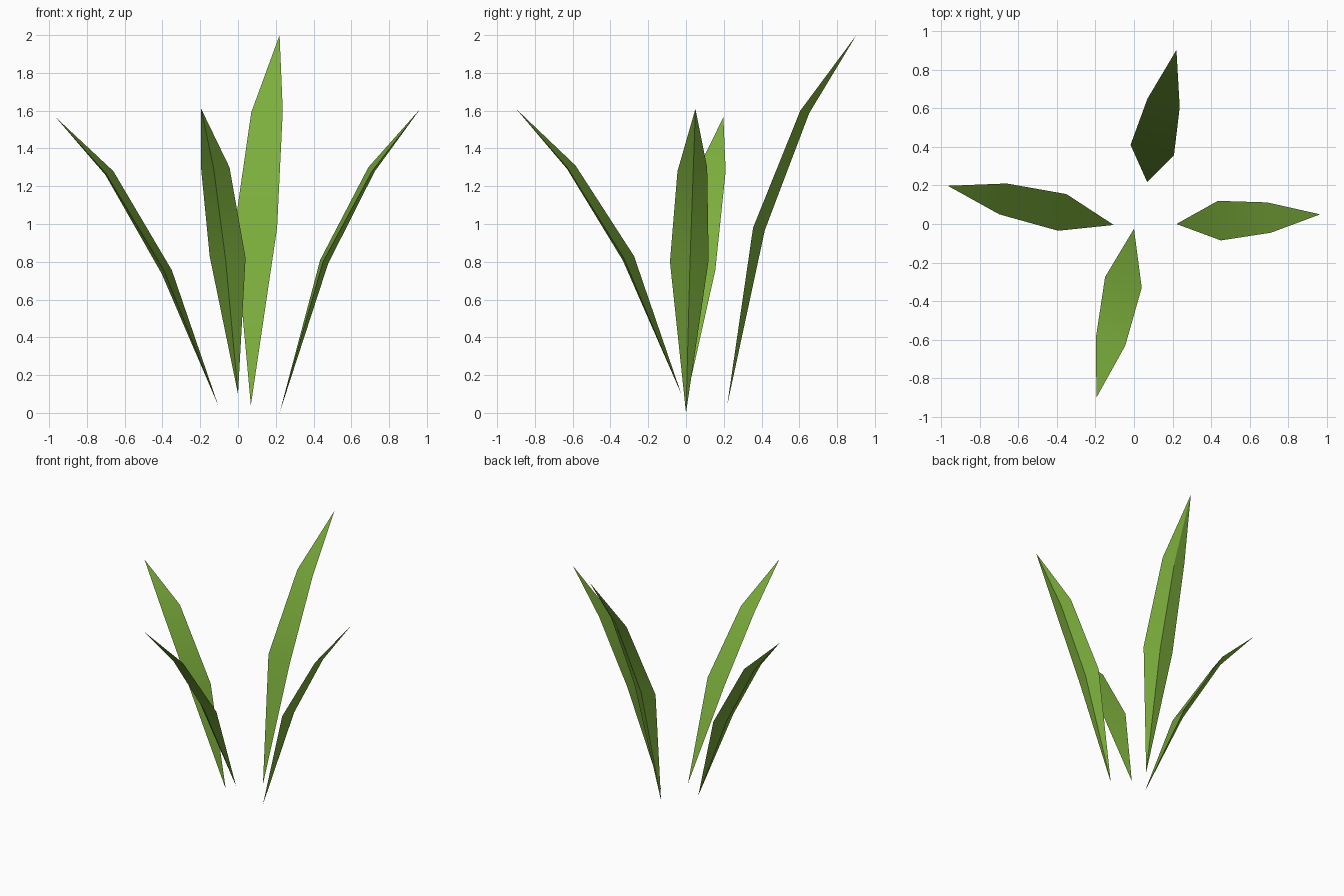
import bpy, bmesh
from mathutils import Vector

if "Cube" in bpy.data.objects:
    bpy.data.objects.remove(bpy.data.objects["Cube"])

green = bpy.data.materials.new("leaf green")
green.diffuse_color = (0.2, 0.42, 0.045, 1)
green.use_nodes = True
green.node_tree.nodes["Principled BSDF"].inputs["Base Color"].default_value = green.diffuse_color


def blade(name, base, low, high, tip):
    """Leaf with a flat inner side and a keel on the outer side.
    low / high: the two edge points at each level (left, right seen from inside)."""
    bm = bmesh.new()
    base, tip = Vector(base), Vector(tip)
    rings = []
    for (a, b), depth in ((low, 0.038), (high, 0.027)):
        a, b = Vector(a), Vector(b)
        out = (tip - base).cross(b - a).normalized()
        if out.z > 0:                      # the keel hangs below the leaf
            out = -out
        keel = (a + b) / 2 + out * depth
        rings.append([bm.verts.new(p) for p in (a, b, keel)])
    v0, v1 = bm.verts.new(base), bm.verts.new(tip)
    for i in range(3):
        j = (i + 1) % 3
        bm.faces.new((v0, rings[0][i], rings[0][j]))
        bm.faces.new((rings[0][i], rings[1][i], rings[1][j], rings[0][j]))
        bm.faces.new((rings[1][i], v1, rings[1][j]))
    bmesh.ops.recalc_face_normals(bm, faces=bm.faces)
    me = bpy.data.meshes.new(name)
    bm.to_mesh(me)
    bm.free()
    me.materials.append(green)
    ob = bpy.data.objects.new(name, me)
    bpy.context.collection.objects.link(ob)
    bpy.ops.object.select_all(action='DESELECT')
    ob.select_set(True)
    bpy.context.view_layer.objects.active = ob
    bpy.ops.object.shade_smooth_by_angle(angle=0.52)


# four leaves fanning outwards
blade("right_leaf", (0.22, 0, 0),
      ((0.435, 0.12, 0.81), (0.45, -0.085, 0.80)),
      ((0.69, 0.112, 1.30), (0.71, -0.045, 1.28)), (0.965, 0.05, 1.61))
blade("left_leaf", (-0.105, -0.005, 0.04),
      ((-0.35, 0.155, 0.755), (-0.393, -0.035, 0.755)),
      ((-0.66, 0.21, 1.28), (-0.698, 0.05, 1.265)), (-0.965, 0.198, 1.565))
blade("front_leaf", (0, -0.025, 0.10),
      ((-0.15, -0.275, 0.83), (0.04, -0.33, 0.82)),
      ((-0.197, -0.585, 1.31), (-0.045, -0.63, 1.30)), (-0.195, -0.9, 1.61))
blade("back_leaf", (0.068, 0.218, 0.04),
      ((-0.018, 0.41, 0.98), (0.207, 0.355, 0.98)),
      ((0.07, 0.65, 1.59), (0.237, 0.605, 1.60)), (0.22, 0.902, 2.0))
